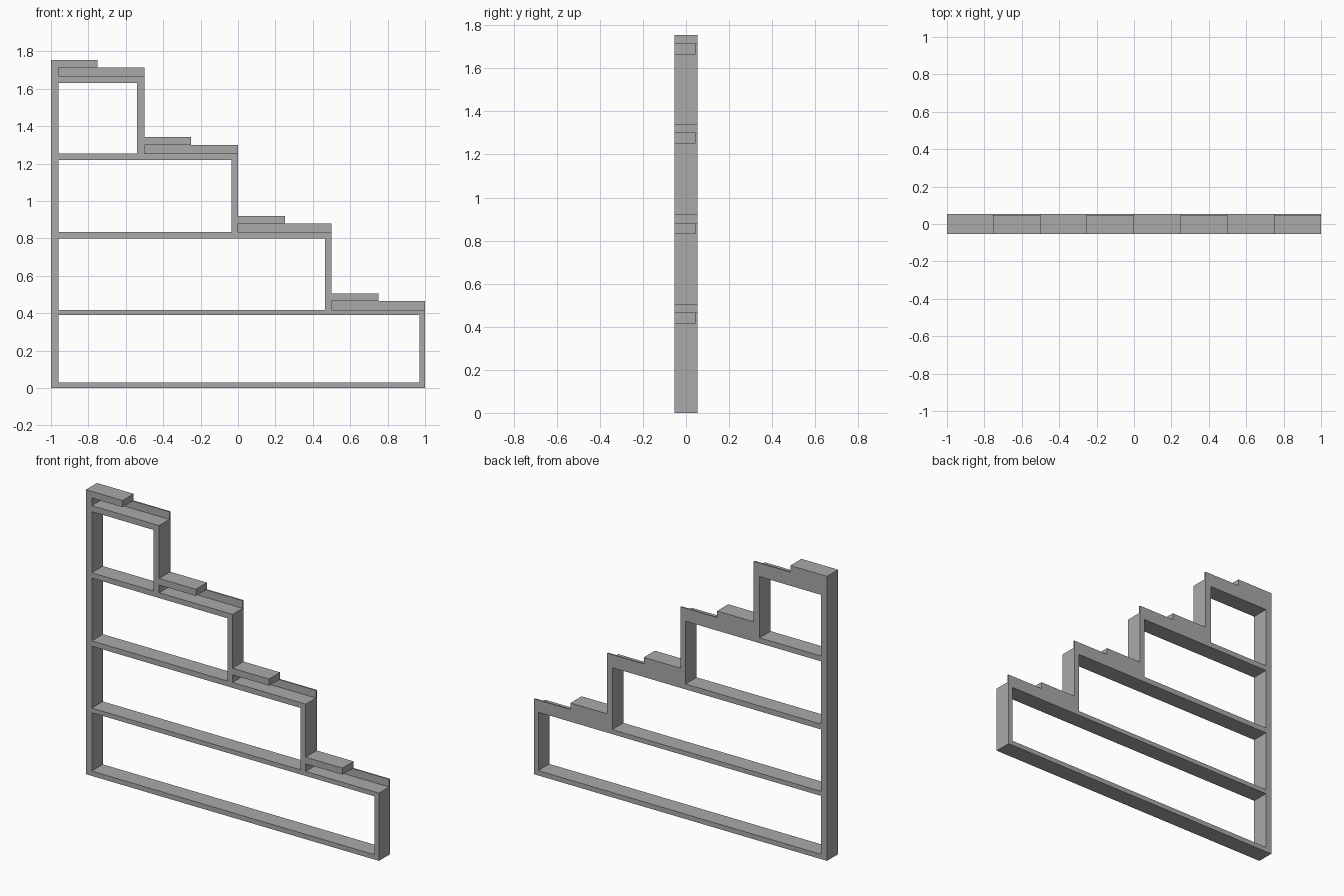
import bpy

cube = bpy.data.objects.get("Cube")
if cube:
    bpy.data.objects.remove(cube, do_unlink=True)

grey = bpy.data.materials.new("matte_grey")
grey.use_nodes = True
colour = (0.4, 0.4, 0.4, 1)
grey.diffuse_color = colour
grey.node_tree.nodes["Principled BSDF"].inputs["Base Color"].default_value = colour

FRONT, BACK = -0.054, 0.054
LIP_FRONT = 0.045
FACES = [(0, 2, 3, 1), (4, 5, 7, 6), (0, 1, 5, 4),
         (2, 6, 7, 3), (0, 4, 6, 2), (1, 3, 7, 5)]


def board(name, x, z, y=(FRONT, BACK)):
    """Flat-sided board spanning the given x, y and z ranges."""
    mesh = bpy.data.meshes.new(name)
    corners = [(a, b, c) for c in z for b in y for a in x]
    mesh.from_pydata(corners, [], FACES)
    mesh.materials.append(grey)
    mesh.update()
    obj = bpy.data.objects.new(name, mesh)
    bpy.context.collection.objects.link(obj)
    return obj


# Tall side and base of the stepped frame
LEFT, INNER = -1.0, -0.96
BASE_TOP = 0.03
board("tall_side", (LEFT, INNER), (0, 1.755))
board("base_board", (INNER, 1.0), (0, BASE_TOP))

# Each step: right end, upright thickness, shelf underside, shelf top
steps = [
    (1.0, 0.03, 0.39, 0.418),
    (0.5, 0.035, 0.80, 0.833),
    (0.0, 0.035, 1.22, 1.253),
    (-0.5, 0.04, 1.63, 1.667),
]
floor = BASE_TOP
for i, (end, thick, under, top) in enumerate(steps, 1):
    lip_top = top + 0.047
    start = end - 0.5
    slot_start = max(start, INNER)
    board(f"upright_{i}", (end - thick, end), (floor, under))
    board(f"shelf_{i}", (INNER, end), (under, top))
    # Thin back lip closes the open slot above the shelf
    board(f"back_lip_{i}", (slot_start, end), (top, lip_top), (LIP_FRONT, BACK))
    # Short tread covers the inner half of the slot
    board(f"tread_{i}", (slot_start, start + 0.25), (lip_top, lip_top + 0.041))
    floor = top
